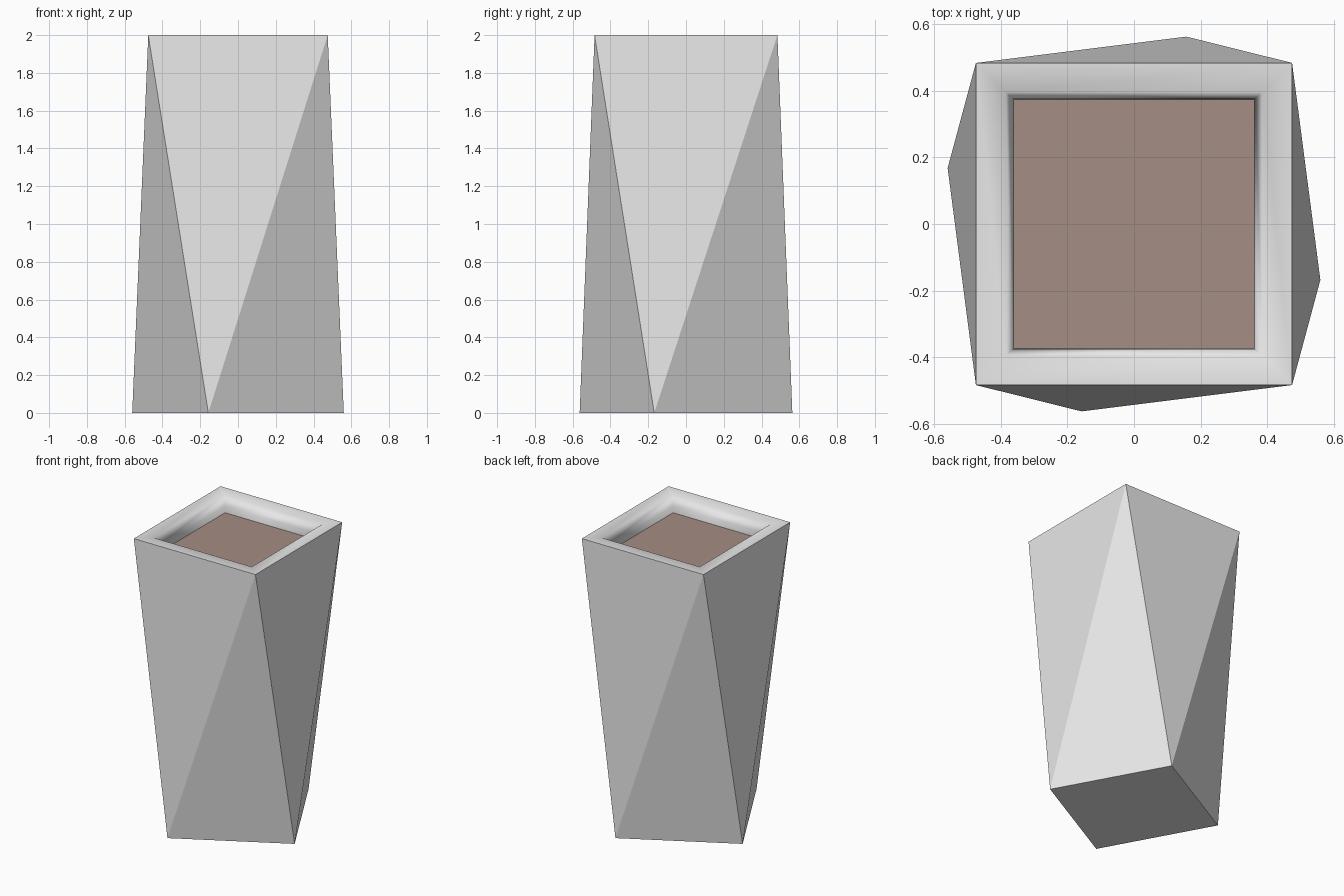
import bpy, bmesh

if "Cube" in bpy.data.objects:
    bpy.data.objects.remove(bpy.data.objects["Cube"])


def material(name, rgb):
    m = bpy.data.materials.new(name)
    m.diffuse_color = (*rgb, 1.0)
    m.use_nodes = True
    m.node_tree.nodes["Principled BSDF"].inputs["Base Color"].default_value = m.diffuse_color
    return m


def make_object(name, bm, mat):
    bmesh.ops.recalc_face_normals(bm, faces=bm.faces[:])
    me = bpy.data.meshes.new(name)
    bm.to_mesh(me)
    bm.free()
    me.materials.append(mat)
    ob = bpy.data.objects.new(name, me)
    bpy.context.collection.objects.link(ob)
    return ob


def square(bm, x, y, z):
    # corners: front left, front right, back right, back left
    return [bm.verts.new((sx * x, sy * y, z))
            for sx, sy in ((-1, -1), (1, -1), (1, 1), (-1, 1))]


plaster = material("light grey plaster", (0.8, 0.8, 0.8))
earth = material("brown soil", (0.376, 0.270, 0.227))

SOIL_X, SOIL_Y, SOIL_Z = 0.362, 0.373, 1.885

# Planter: twisted foot square joined to the straight rim by triangles
bm = bmesh.new()
rim = square(bm, 0.475, 0.484, 2.0)
foot = [bm.verts.new((s * x, s * y, 0.0))
        for s in (1, -1) for x, y in ((-0.157, -0.563), (0.56, -0.168))]
bm.faces.new(foot[::-1])
for i in range(4):
    j = (i + 1) % 4
    bm.faces.new((foot[i], rim[j], rim[i]))
    bm.faces.new((foot[i], foot[j], rim[j]))

# Rim top and softly shaded inner wall, plus a closing floor under the soil
rings = [rim,
         square(bm, 0.385, 0.396, 1.997),
         square(bm, 0.366, 0.377, 1.93),
         square(bm, SOIL_X, SOIL_Y, SOIL_Z - 0.01)]
for a, b in zip(rings, rings[1:]):
    for i in range(4):
        j = (i + 1) % 4
        bm.faces.new((a[i], a[j], b[j], b[i])).smooth = True
bm.faces.new(rings[-1])
for i in range(4):
    bm.edges.get((rim[i], rim[(i + 1) % 4])).smooth = False
make_object("planter_body", bm, plaster)

# Soil surface
bm = bmesh.new()
bm.faces.new(square(bm, SOIL_X + 0.001, SOIL_Y + 0.001, SOIL_Z))
soil = make_object("soil", bm, earth)
if soil.data.polygons[0].normal.z < 0:
    soil.data.flip_normals()
